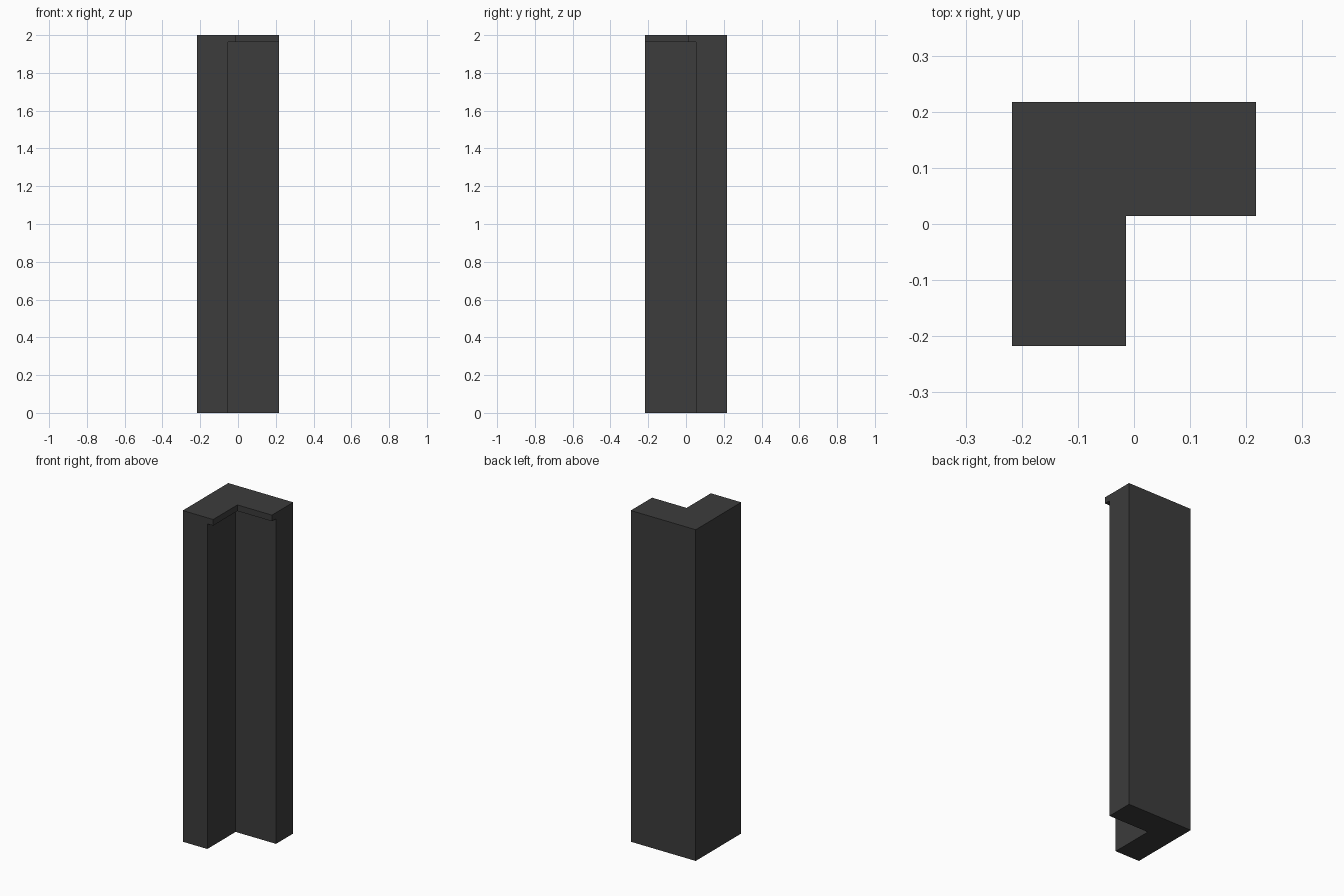
import bpy
import bmesh

if "Cube" in bpy.data.objects:
    bpy.data.objects.remove(bpy.data.objects["Cube"])

HALF = 0.217   # half the outer width
TOP = 2.0
LIP_Z = 1.963  # underside of the overhanging cap

mat = bpy.data.materials.new("dark_grey")
mat.diffuse_color = (0.045, 0.045, 0.045, 1)
mat.use_nodes = True
mat.node_tree.nodes["Principled BSDF"].inputs["Base Color"].default_value = mat.diffuse_color


def l_profile(inner):
    """Corner outline, symmetric about the diagonal; inner corner at (-inner, inner)."""
    return [(-HALF, -HALF), (-inner, -HALF), (-inner, inner),
            (HALF, inner), (HALF, HALF), (-HALF, HALF)]


# One solid corner post: L-shaped shaft with a wider lip around the top
shaft, lip = l_profile(0.053), l_profile(0.014)
bm = bmesh.new()


def ring(profile, z):
    return [bm.verts.new((x, y, z)) for x, y in profile]


rings = [ring(shaft, 0), ring(shaft, LIP_Z), ring(lip, LIP_Z), ring(lip, TOP)]
bm.faces.new(rings[0][::-1])
bm.faces.new(rings[3])
for a, b in ((0, 1), (2, 3)):
    for i in range(6):
        j = (i + 1) % 6
        bm.faces.new((rings[a][i], rings[a][j], rings[b][j], rings[b][i]))

# Underside of the lip, along the two inner walls
for i in (1, 2):
    bm.faces.new((rings[1][i], rings[1][i + 1], rings[2][i + 1], rings[2][i]))

# Weld the outer corners and close the sliver edges left on the leg ends
bmesh.ops.remove_doubles(bm, verts=bm.verts, dist=1e-5)
bmesh.ops.holes_fill(bm, edges=[e for e in bm.edges if e.is_boundary], sides=0)
bmesh.ops.dissolve_degenerate(bm, edges=bm.edges, dist=1e-5)
bmesh.ops.recalc_face_normals(bm, faces=bm.faces)

mesh = bpy.data.meshes.new("corner_post")
bm.to_mesh(mesh)
bm.free()
mesh.materials.append(mat)
post = bpy.data.objects.new("corner_post", mesh)
bpy.context.collection.objects.link(post)
